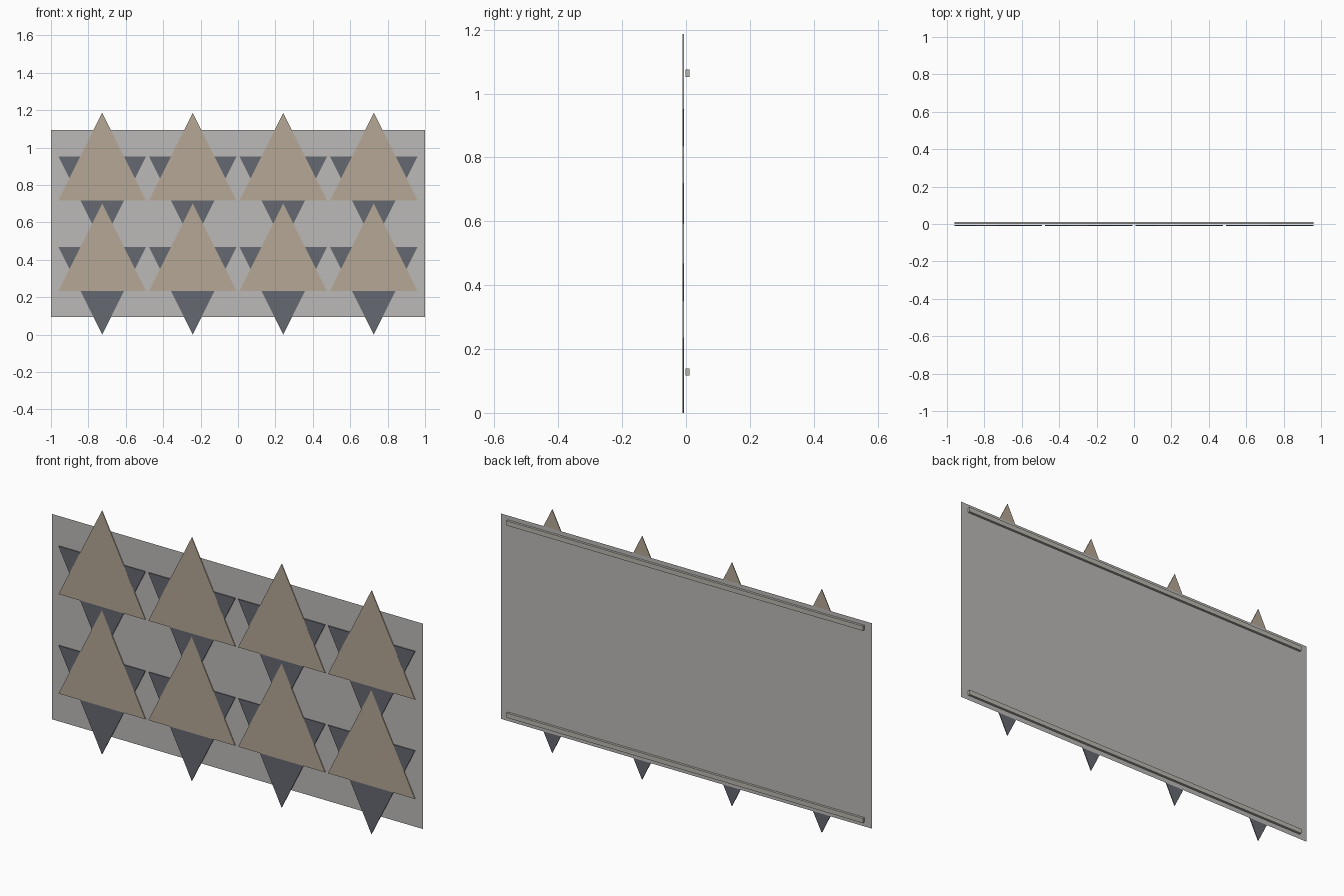
import bpy

if "Cube" in bpy.data.objects:
    bpy.data.objects.remove(bpy.data.objects["Cube"])

PITCH = 0.484      # spacing of the triangle grid in x and z
HALF = 0.234       # half width of a triangle
TALL = 0.468       # triangle height
FRONT, BACK = -0.0105, -0.0065


def material(name, color):
    m = bpy.data.materials.new(name)
    m.diffuse_color = color
    m.use_nodes = True
    m.node_tree.nodes["Principled BSDF"].inputs["Base Color"].default_value = m.diffuse_color
    return m


def mesh_object(name, verts, faces, mat):
    me = bpy.data.meshes.new(name)
    me.from_pydata(verts, [], faces)
    me.materials.append(mat)
    ob = bpy.data.objects.new(name, me)
    bpy.context.collection.objects.link(ob)
    return ob


def prism(name, profile, y0, y1, mat):
    """Extrude a counter-clockwise (x, z) profile from y0 back to y1."""
    n = len(profile)
    verts = [(x, y, z) for y in (y0, y1) for x, z in profile]
    faces = [tuple(range(n)), tuple(reversed(range(n, 2 * n)))]
    faces += [(i, i + n, (i + 1) % n + n, (i + 1) % n) for i in range(n)]
    return mesh_object(name, verts, faces, mat)


grey = material("panel_grey", (0.50, 0.49, 0.48, 1))
steel = material("rail_grey", (0.48, 0.47, 0.43, 1))
tan = material("tan", (0.46, 0.39, 0.30, 1))
dark = material("charcoal", (0.13, 0.14, 0.16, 1))

# thin sheet backing panel
mesh_object("backing_panel",
            [(-1, -0.003, 0.095), (1, -0.003, 0.095),
             (1, -0.003, 1.095), (-1, -0.003, 1.095)],
            [(0, 1, 2, 3)], grey)

# mounting rails on the back
for name, z in (("lower_rail", 0.128), ("upper_rail", 1.064)):
    prism(name, [(-0.96, z - 0.0115), (0.96, z - 0.0115),
                 (0.96, z + 0.0115), (-0.96, z + 0.0115)],
          -0.001, 0.0105, steel)

# two rows of four overlapping upright and inverted triangles
for row in range(2):
    for col in range(4):
        x = (col - 1.5) * PITCH
        z = row * PITCH
        prism(f"inverted_triangle_{row}_{col}",
              [(x, z), (x + HALF, z + TALL), (x - HALF, z + TALL)],
              FRONT + 0.0001, BACK, dark)
        b = z + 0.234
        prism(f"upright_triangle_{row}_{col}",
              [(x - HALF, b), (x + HALF, b), (x, b + TALL)],
              FRONT, BACK, tan)
